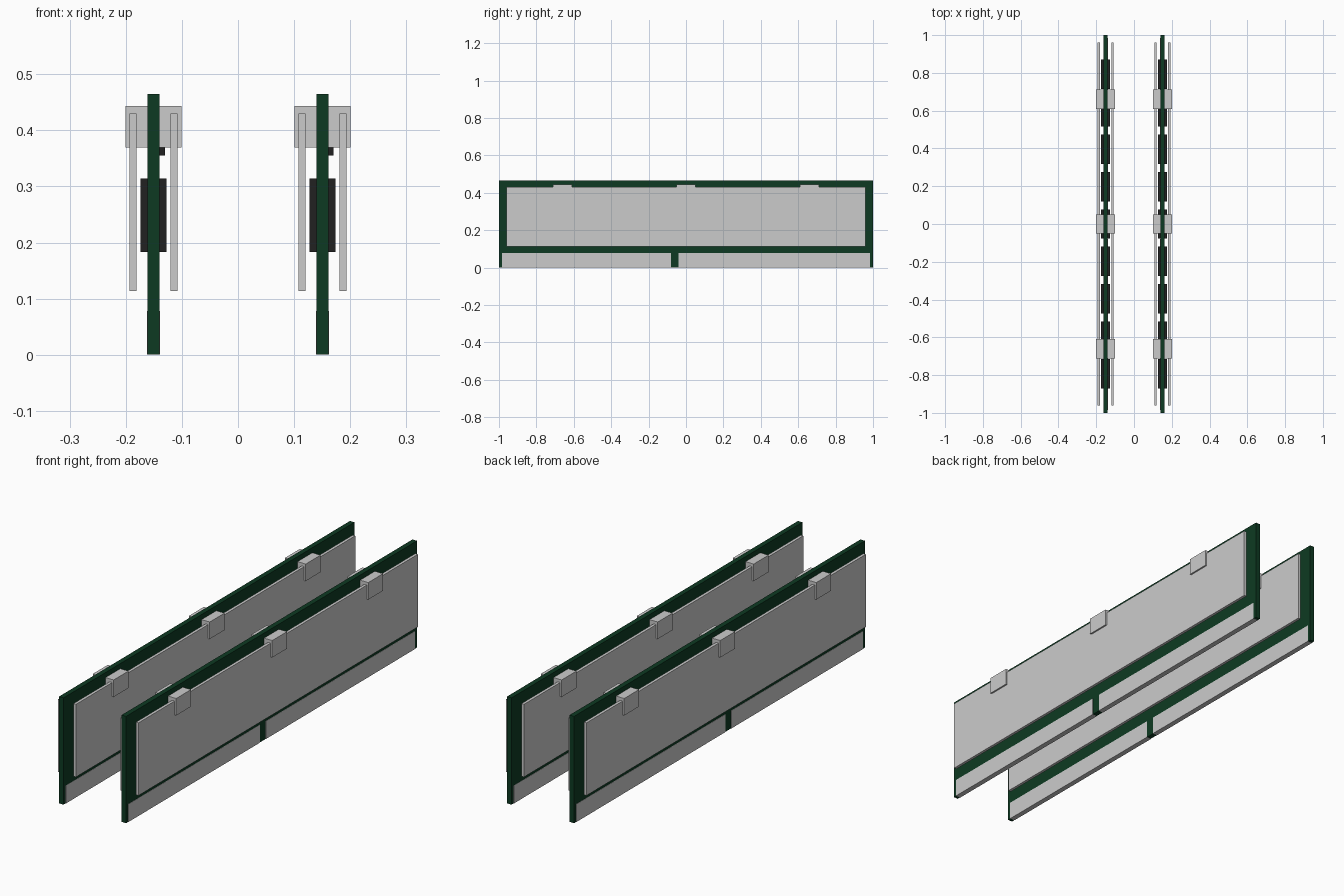
import bpy
import bmesh
from mathutils import Matrix, Vector

cube = bpy.data.objects.get("Cube")
if cube:
    bpy.data.objects.remove(cube, do_unlink=True)


def material(name, rgb):
    m = bpy.data.materials.new(name)
    m.use_nodes = True
    colour = (*rgb, 1.0)
    m.diffuse_color = colour
    bsdf = next(n for n in m.node_tree.nodes if n.type == "BSDF_PRINCIPLED")
    bsdf.inputs["Base Color"].default_value = colour
    return m


green = material("board_green", (0.004, 0.042, 0.016))
silver = material("silver_grey", (0.6, 0.6, 0.6))
black = material("chip_black", (0.015, 0.015, 0.015))


def box(name, mat, x, y, z):
    """Box spanning the (low, high) range on each axis."""
    size = [b - a for a, b in (x, y, z)]
    centre = Vector([(a + b) / 2 for a, b in (x, y, z)])
    bm = bmesh.new()
    bmesh.ops.create_cube(bm, size=1, matrix=Matrix.Diagonal((*size, 1)))
    mesh = bpy.data.meshes.new(name)
    bm.to_mesh(mesh)
    bm.free()
    mesh.materials.append(mat)
    obj = bpy.data.objects.new(name, mesh)
    obj.location = centre
    bpy.context.collection.objects.link(obj)
    return obj


def around(centre, half):
    return (centre - half, centre + half)


def memory_module(side, cx):
    # Circuit board
    box(f"{side}_board", green, around(cx, 0.0108), (-1, 1), (0.0004, 0.465))

    # Edge contacts, split by the off-centre key
    for end, span in (("front", (-0.985, -0.08)), ("back", (-0.04, 0.985))):
        box(f"{side}_{end}_contacts", silver, around(cx, 0.0117), span, (0, 0.078))

    # Row of memory chips on both faces of the board
    for i in range(9):
        y = (i - 4) * 0.198
        for face, s in (("outer", -1), ("inner", 1)):
            x = sorted((cx + s * 0.0108, cx + s * 0.0235))
            box(f"{side}_{face}_chip_{i + 1}", black, x, around(y, 0.078), (0.183, 0.314))

    # Small controller chip, tucked under the middle clip
    box(f"{side}_controller_chip", black, (cx + 0.0108, cx + 0.02),
        around(0, 0.03), (0.355, 0.395))

    # Heat spreader plates
    for face, s in (("outer", -1), ("inner", 1)):
        box(f"{side}_{face}_heat_spreader", silver, around(cx + s * 0.0365, 0.0063),
            (-0.96, 0.96), (0.114, 0.43))

    # Clips that hold the plates together
    for name, y in (("front", -0.66), ("middle", 0), ("back", 0.66)):
        box(f"{side}_{name}_clip", silver, around(cx, 0.05), around(y, 0.051), (0.369, 0.443))


memory_module("right", -0.1505)
memory_module("left", 0.1505)
